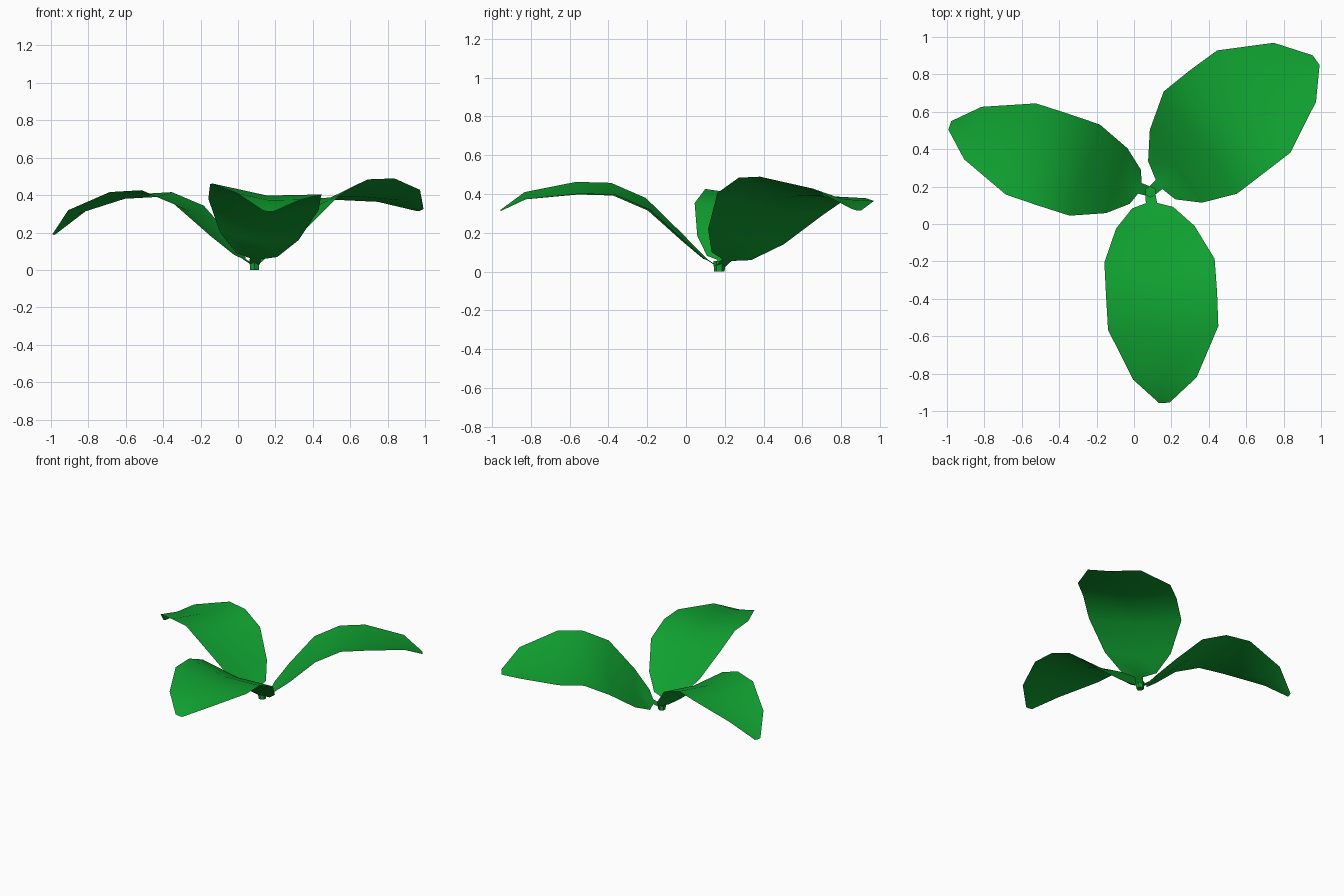
import bpy, bmesh, math
from mathutils import Vector

if "Cube" in bpy.data.objects:
    bpy.data.objects.remove(bpy.data.objects["Cube"])

green = bpy.data.materials.new("leaf_green")
green.diffuse_color = (0.005, 0.36, 0.03, 1)
green.use_nodes = True
green.node_tree.nodes["Principled BSDF"].inputs["Base Color"].default_value = green.diffuse_color

HUB = Vector((0.088, 0.172, 0))

# Shared leaf profile: distance out, half width, height, sideways bend
PROFILE = [
    (0.015, 0.027, 0.030, 0.0),
    (0.06, 0.030, 0.060, 0.005),
    (0.085, 0.110, 0.080, 0.015),
    (0.19, 0.210, 0.180, 0.032),
    (0.37, 0.295, 0.350, 0.059),
    (0.55, 0.297, 0.428, 0.067),
    (0.73, 0.295, 0.433, 0.071),
    (1.00, 0.170, 0.393, 0.070),
    (1.13, 0.028, 0.315, 0.057),
]


def finish(bm, name):
    mesh = bpy.data.meshes.new(name)
    bm.to_mesh(mesh)
    bm.free()
    mesh.materials.append(green)
    obj = bpy.data.objects.new(name, mesh)
    bpy.context.collection.objects.link(obj)
    return obj


def leaf(name, angle, width, bend, roll, droop, cup=0.12):
    a = math.radians(angle)
    out = Vector((math.cos(a), math.sin(a), 0))
    left = Vector((-math.sin(a), math.cos(a), 0))
    bm = bmesh.new()
    rows = []
    for i, (d, hw, z, off) in enumerate(PROFILE):
        hw *= width if i > 1 else 1
        sag = droop * (d / 1.13) ** 4
        fold = cup * hw if i > 1 else 0
        row = []
        for s in (1, 0, -1):
            p = HUB + out * d + left * (off * bend + s * hw)
            p.z = z - sag - s * hw * roll - (fold if s == 0 else 0)
            row.append(bm.verts.new(p))
        rows.append(row)
    for r0, r1 in zip(rows, rows[1:]):
        for j in range(2):
            bm.faces.new((r0[j], r0[j + 1], r1[j + 1], r1[j]))
    bm.normal_update()
    for f in bm.faces:
        f.smooth = True
    return finish(bm, name)


# Three leaves with their own width, bend, roll and droop
leaf("front_leaf", -88, 1.0, 0.6, 0.10, 0.0)
leaf("back_right_leaf", 35.6, 1.14, 1.0, 0.165, -0.005)
leaf("left_leaf", 161.7, 0.87, 0.0, -0.02, 0.125)

# Short stem
bm = bmesh.new()
bmesh.ops.create_cone(bm, cap_ends=True, segments=6, radius1=0.027,
                      radius2=0.031, depth=0.055)
bmesh.ops.translate(bm, verts=bm.verts, vec=HUB + Vector((0, 0, 0.0275)))
finish(bm, "stem")
